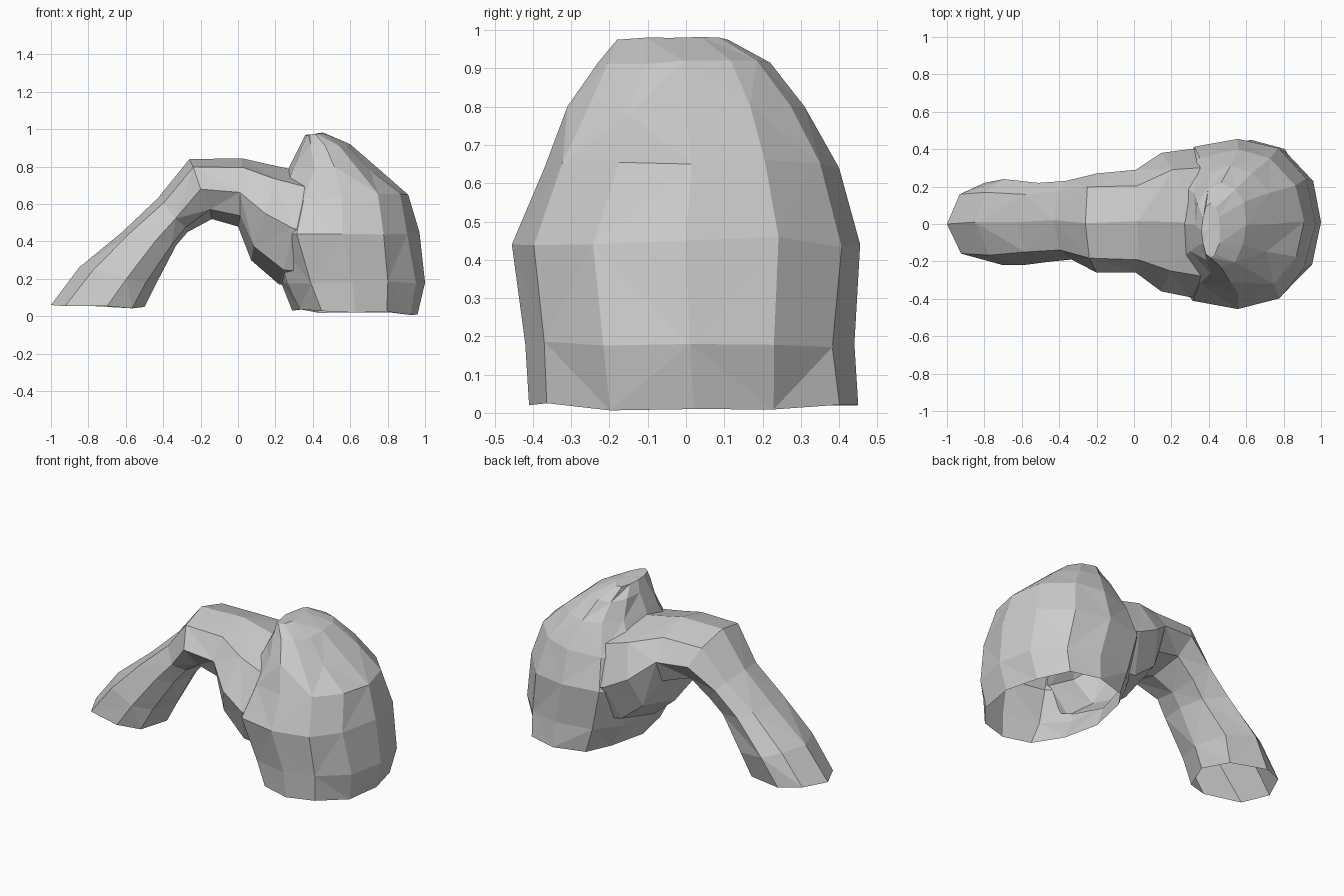
import bpy, bmesh, math, random
from mathutils import Vector

if "Cube" in bpy.data.objects:
    bpy.data.objects.remove(bpy.data.objects["Cube"])

random.seed(4)


def power(v, p):
    return math.copysign(abs(v) ** p, v)


def ring(outer, inner, y0, y1, sq_in, skew, sides, sq_out):
    """Rounded section between two (x, z) points, spanning y0..y1.
    sq_in / sq_out square off each half, skew slides the back outwards."""
    a, b = Vector((outer[0], 0, outer[1])), Vector((inner[0], 0, inner[1]))
    mid, half = (a + b) / 2, (a - b) / 2
    points = []
    for i in range(sides):
        t = 2 * math.pi * i / sides
        sq = sq_out if math.cos(t) > 0 else sq_in
        c, s = power(math.cos(t), sq), power(math.sin(t), sq)
        p = mid + half * (c + skew * s * (1 - abs(c)))
        p.y = (y0 + y1) / 2 + s * (y1 - y0) / 2
        j = 0.0 if i % (sides // 4) == 0 else 0.012 * min(1, half.length / 0.16)
        p += Vector([random.uniform(-j, j) for _ in range(3)])
        p.z = max(p.z, 0.0)
        points.append(p)
    return points


def loft(name, sections, sides, sq_out):
    """Faceted skin through the sections, with alternating diagonals."""
    bm = bmesh.new()
    rings = [[bm.verts.new(p) for p in ring(*s, sides, sq_out)] for s in sections]
    for k, (r, q) in enumerate(zip(rings, rings[1:])):
        for i in range(sides):
            a, b, c, d = r[i], r[(i + 1) % sides], q[(i + 1) % sides], q[i]
            tris = ((a, b, c), (a, c, d)) if (i + k) % 2 else ((a, b, d), (b, c, d))
            for t in tris:
                bm.faces.new(t)
    for r in (rings[0], rings[-1]):
        hub = bm.verts.new(sum((v.co for v in r), Vector()) / sides)
        for i in range(sides):
            bm.faces.new((r[i], r[(i + 1) % sides], hub))
    bmesh.ops.recalc_face_normals(bm, faces=bm.faces)
    mesh = bpy.data.meshes.new(name)
    bm.to_mesh(mesh)
    bm.free()
    ob = bpy.data.objects.new(name, mesh)
    bpy.context.collection.objects.link(ob)
    return ob


# Large boulder: stacked horizontal sections
boulder = loft("rock_arch", [
    ((0.96, 0.01), (0.29, 0.03), -0.41, 0.45, 0.85, 0),
    ((1.00, 0.18), (0.23, 0.18), -0.42, 0.44, 0.80, 0),
    ((0.97, 0.45), (0.14, 0.43), -0.455, 0.455, 0.85, 0),
    ((0.91, 0.65), (0.20, 0.63), -0.37, 0.40, 0.85, 0),
    ((0.75, 0.79), (0.28, 0.81), -0.31, 0.31, 1.0, 0),
    ((0.60, 0.92), (0.33, 0.91), -0.23, 0.22, 1.0, 0),
    ((0.46, 0.98), (0.36, 0.97), -0.18, 0.11, 1.0, 0),
], 12, 0.97)

# Slender leg and bridge: sections following the arch
bridge = loft("rock_bridge", [
    ((-1.00, 0.06), (-0.50, 0.05), -0.22, 0.22, 0.9, 0.2),
    ((-0.85, 0.26), (-0.44, 0.17), -0.22, 0.24, 0.9, 0.25),
    ((-0.62, 0.45), (-0.33, 0.38), -0.20, 0.22, 0.9, 0.25),
    ((-0.43, 0.63), (-0.27, 0.45), -0.19, 0.23, 0.9, 0.2),
    ((-0.26, 0.84), (-0.14, 0.52), -0.26, 0.27, 0.85, 0),
    ((0.02, 0.845), (0.00, 0.48), -0.26, 0.29, 0.85, 0),
    ((0.22, 0.80), (0.07, 0.30), -0.36, 0.38, 0.85, 0),
    ((0.37, 0.77), (0.22, 0.17), -0.39, 0.40, 0.85, 0),
    ((0.58, 0.70), (0.50, 0.15), -0.42, 0.42, 0.85, 0),
], 8, 0.92)

# Weld both into a single rock
union = boulder.modifiers.new("join", 'BOOLEAN')
union.operation = 'UNION'
union.solver = 'EXACT'
union.object = bridge
bpy.context.view_layer.objects.active = boulder
boulder.select_set(True)
bpy.ops.object.modifier_apply(modifier="join")
bpy.data.objects.remove(bridge)

# Undersides are open shells
bm = bmesh.new()
bm.from_mesh(boulder.data)
bm.normal_update()
base = [f for f in bm.faces if f.normal.z < -0.8 and f.calc_center_median().z < 0.1]
bmesh.ops.delete(bm, geom=base, context='FACES')
bm.to_mesh(boulder.data)
bm.free()
